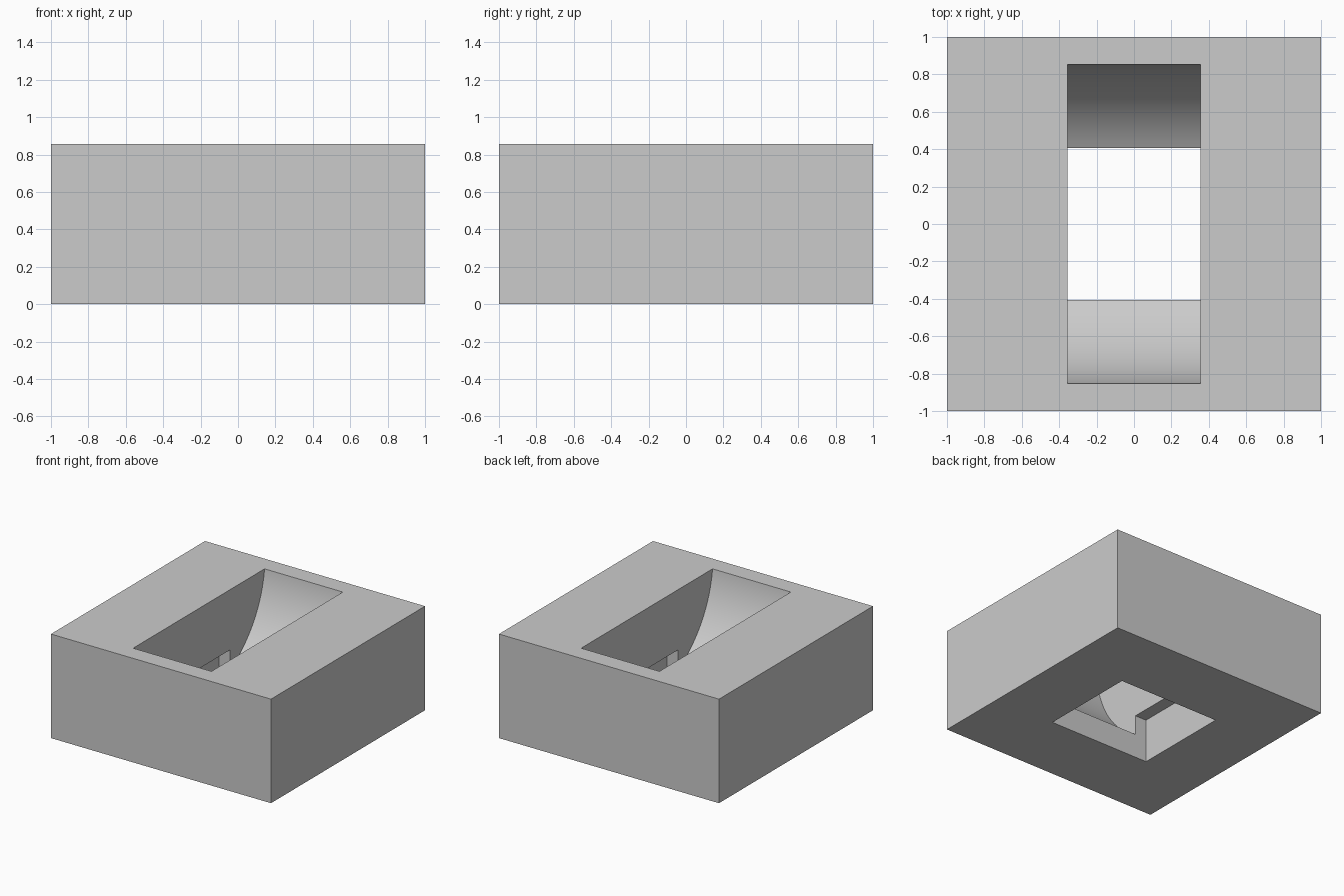
import bpy
import bmesh
from mathutils import Matrix

HEIGHT = 0.855

if "Cube" in bpy.data.objects:
    bpy.data.objects.remove(bpy.data.objects["Cube"], do_unlink=True)

grey = bpy.data.materials.new("plain_grey")
grey.use_nodes = True
colour = (0.6, 0.6, 0.6, 1)
grey.diffuse_color = colour
grey.node_tree.nodes["Principled BSDF"].inputs["Base Color"].default_value = colour


def make_object(name, bm):
    mesh = bpy.data.meshes.new(name)
    bm.to_mesh(mesh)
    bm.free()
    mesh.materials.append(grey)
    obj = bpy.data.objects.new(name, mesh)
    bpy.context.collection.objects.link(obj)
    return obj


def box(name, size, z_low, z_high):
    bm = bmesh.new()
    bmesh.ops.create_cube(bm, size=1)
    bmesh.ops.scale(bm, vec=(size[0], size[1], z_high - z_low), verts=bm.verts)
    bmesh.ops.translate(bm, vec=(0, 0, (z_low + z_high) / 2), verts=bm.verts)
    return make_object(name, bm)


# Solid block
block = box("block", (2, 2), 0, HEIGHT)

# Round-bottomed slot: a wide, short drum lying along x
bm = bmesh.new()
bmesh.ops.create_cone(bm, cap_ends=True, segments=128, radius1=0.859, radius2=0.859,
                      depth=0.712, matrix=Matrix.Rotation(1.5707963, 4, "Y"))
bmesh.ops.translate(bm, vec=(0, 0, HEIGHT + 0.1), verts=bm.verts)
slot_cutter = make_object("slot_cutter", bm)

# Rectangular recess from below
recess_cutter = box("recess_cutter", (0.92, 0.815), -0.2, 0.36)

# Cut both openings and apply the result
for cutter in (slot_cutter, recess_cutter):
    cut = block.modifiers.new(cutter.name, "BOOLEAN")
    cut.operation = "DIFFERENCE"
    cut.solver = "EXACT"
    cut.object = cutter
    cutter.hide_render = True

bpy.context.view_layer.objects.active = block
block.select_set(True)
for name in [m.name for m in block.modifiers]:
    bpy.ops.object.modifier_apply(modifier=name)
for cutter in (slot_cutter, recess_cutter):
    bpy.data.objects.remove(cutter, do_unlink=True)

# Smooth the curved slot, keep the box edges crisp
bpy.ops.object.select_all(action="DESELECT")
block.select_set(True)
bpy.ops.object.shade_smooth_by_angle(angle=0.5)
